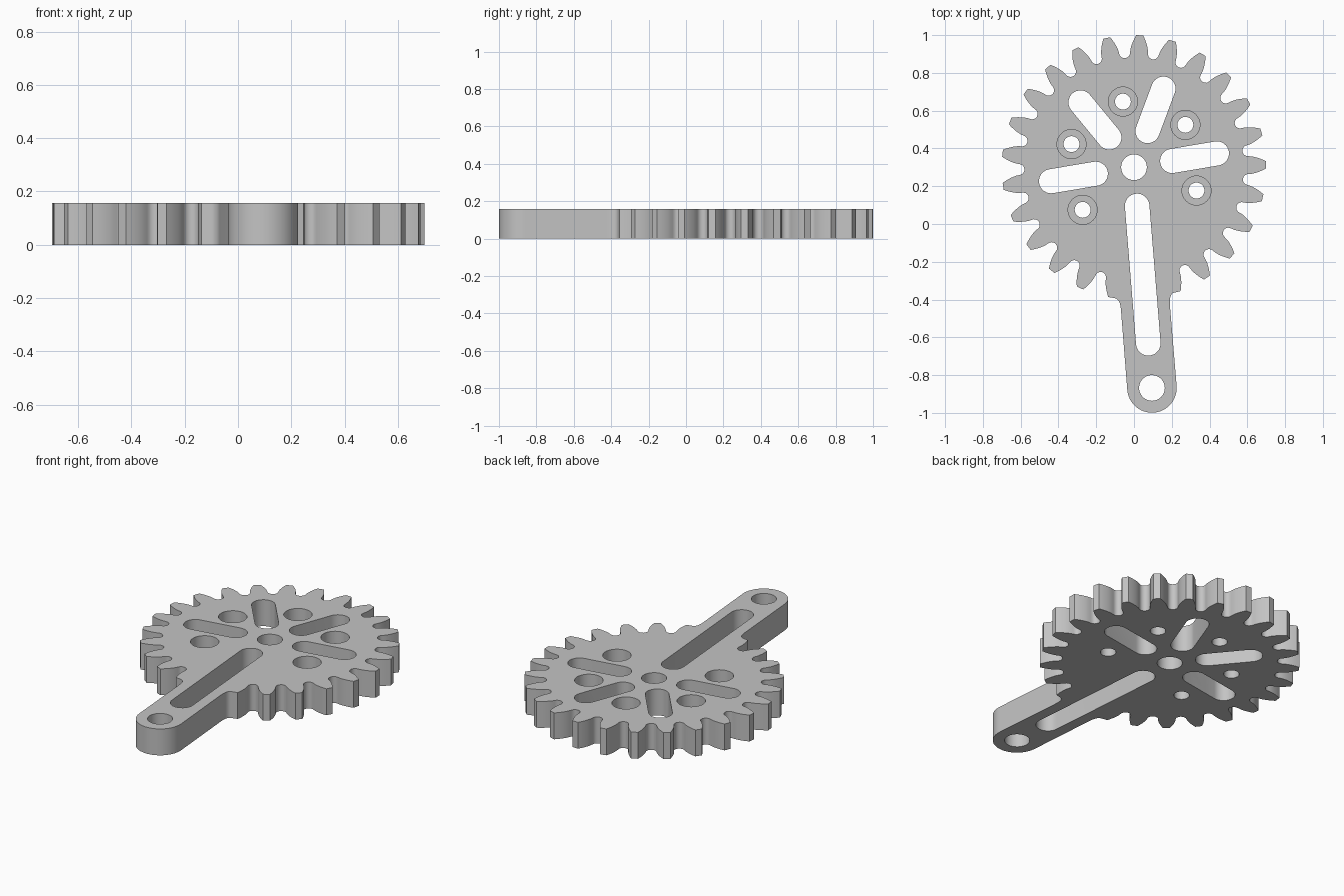
import bpy, bmesh
from math import pi, sin, cos, tan, acos, radians
from mathutils import Vector

if "Cube" in bpy.data.objects:
    bpy.data.objects.remove(bpy.data.objects["Cube"])

THICK = 0.157
CENTRE = Vector((0, 0.3))
PIVOT = Vector((0.095, -0.868))      # hole at the free end of the arm
ARM_DIR = (PIVOT - CENTRE).normalized()
ARM_ANGLE = radians(-85.3)
ARM_HALF = 0.131

# Gear proportions
TEETH = 25
TIP = 0.7
PITCH = TIP * TEETH / (TEETH + 2)
BASE = PITCH * cos(radians(20))
STEP = 2 * pi / TEETH
PHASE = radians(1.1)


def polar(radius, angle, origin=CENTRE):
    return origin + Vector((cos(angle), sin(angle))) * radius


def arc(origin, radius, start, end, steps):
    return [polar(radius, start + (end - start) * i / steps, origin)
            for i in range(steps + 1)]


def bezier(a, b, c, steps=6):
    a, b, c = Vector(a), Vector(b), Vector(c)
    return [a.lerp(b, i / steps).lerp(b.lerp(c, i / steps), i / steps)
            for i in range(steps + 1)]


def involute(angle):
    return tan(angle) - angle


def half_angle(radius):
    return pi / (2 * TEETH) + involute(radians(20)) - involute(acos(min(1, BASE / radius)))


def flank(k, side, steps=6):
    """Involute tooth side, from the base circle to the tip."""
    radii = [BASE + (TIP - BASE) * i / steps for i in range(steps + 1)]
    return [polar(r, PHASE + k * STEP + side * half_angle(r)) for r in radii]


def gullet(k, steps=8):
    """Round valley after tooth k."""
    mid = PHASE + (k + 0.5) * STEP
    radius = BASE * sin(STEP / 2 - half_angle(BASE))
    return arc(polar(BASE, mid), radius, mid - pi / 2, mid - 3 * pi / 2, steps)[1:-1]


def slot(a, b, radius, angle):
    """Rounded slot outline from a to b, lying along angle."""
    return (arc(b, radius, angle - pi / 2, angle + pi / 2, 16)
            + arc(a, radius, angle + pi / 2, angle + 3 * pi / 2, 16))


def circle(origin, radius):
    return arc(origin, radius, 0, 2 * pi, 40)[:-1]


def prisms(name, outlines, low, high):
    """One object made of upright prisms."""
    bm = bmesh.new()
    for points in outlines:
        face = bm.faces.new([bm.verts.new((p.x, p.y, low)) for p in points])
        top = bmesh.ops.extrude_face_region(bm, geom=[face])["geom"]
        bmesh.ops.translate(bm, vec=(0, 0, high - low),
                            verts=[v for v in top if isinstance(v, bmesh.types.BMVert)])
    bmesh.ops.recalc_face_normals(bm, faces=bm.faces)
    mesh = bpy.data.meshes.new(name)
    bm.to_mesh(mesh)
    bm.free()
    obj = bpy.data.objects.new(name, mesh)
    bpy.context.collection.objects.link(obj)
    return obj


# Outline: teeth counter-clockwise, then the arm closing the gap
FIRST, LAST = -5, 18
outline = []
for k in range(FIRST, LAST + 1):
    if k > FIRST:
        outline += flank(k, -1)
    if k < LAST:
        outline += flank(k, 1)[::-1] + gullet(k)
outline += bezier((-0.10, -0.393), (-0.072, -0.40), (-0.069, -0.455))
outline += arc(PIVOT, ARM_HALF, ARM_ANGLE - pi / 2, ARM_ANGLE + pi / 2, 24)
outline += bezier((0.19, -0.43), (0.186, -0.368), (0.212, -0.364))
crank = prisms("gear_with_crank_arm", [outline], 0, THICK)

# Through openings: hub, pivot, arm slot, spoke slots, bolt holes
openings = [circle(CENTRE, 0.068), circle(PIVOT, 0.068),
            slot(CENTRE + ARM_DIR * 0.205, CENTRE + ARM_DIR * 0.935, 0.065, ARM_ANGLE)]
for k in range(4):
    a = radians(9.5 + 60 * k)
    openings.append(slot(polar(0.205, a), polar(0.445, a), 0.064, a))
bolts = [polar(0.353, radians(39.6 + 60 * k)) for k in range(-1, 4)]
openings += [circle(p, 0.042) for p in bolts]

cutters = [prisms("opening_cutter", openings, -0.1, THICK + 0.1),
           prisms("counterbore_cutter", [circle(p, 0.077) for p in bolts],
                  THICK - 0.09, THICK + 0.1)]

bpy.ops.object.select_all(action='DESELECT')
bpy.context.view_layer.objects.active = crank
crank.select_set(True)
for cutter in cutters:
    cutter.hide_render = True
    mod = crank.modifiers.new("cut", 'BOOLEAN')
    mod.operation = 'DIFFERENCE'
    mod.solver = 'EXACT'
    mod.object = cutter
    bpy.ops.object.modifier_apply(modifier=mod.name)
    bpy.data.objects.remove(cutter)

# Material
grey = bpy.data.materials.new("light_grey")
grey.use_nodes = True
colour = (0.55, 0.55, 0.55, 1)
grey.diffuse_color = colour
grey.node_tree.nodes["Principled BSDF"].inputs["Base Color"].default_value = colour
crank.data.materials.clear()
crank.data.materials.append(grey)
bpy.ops.object.shade_smooth_by_angle(angle=radians(30))
